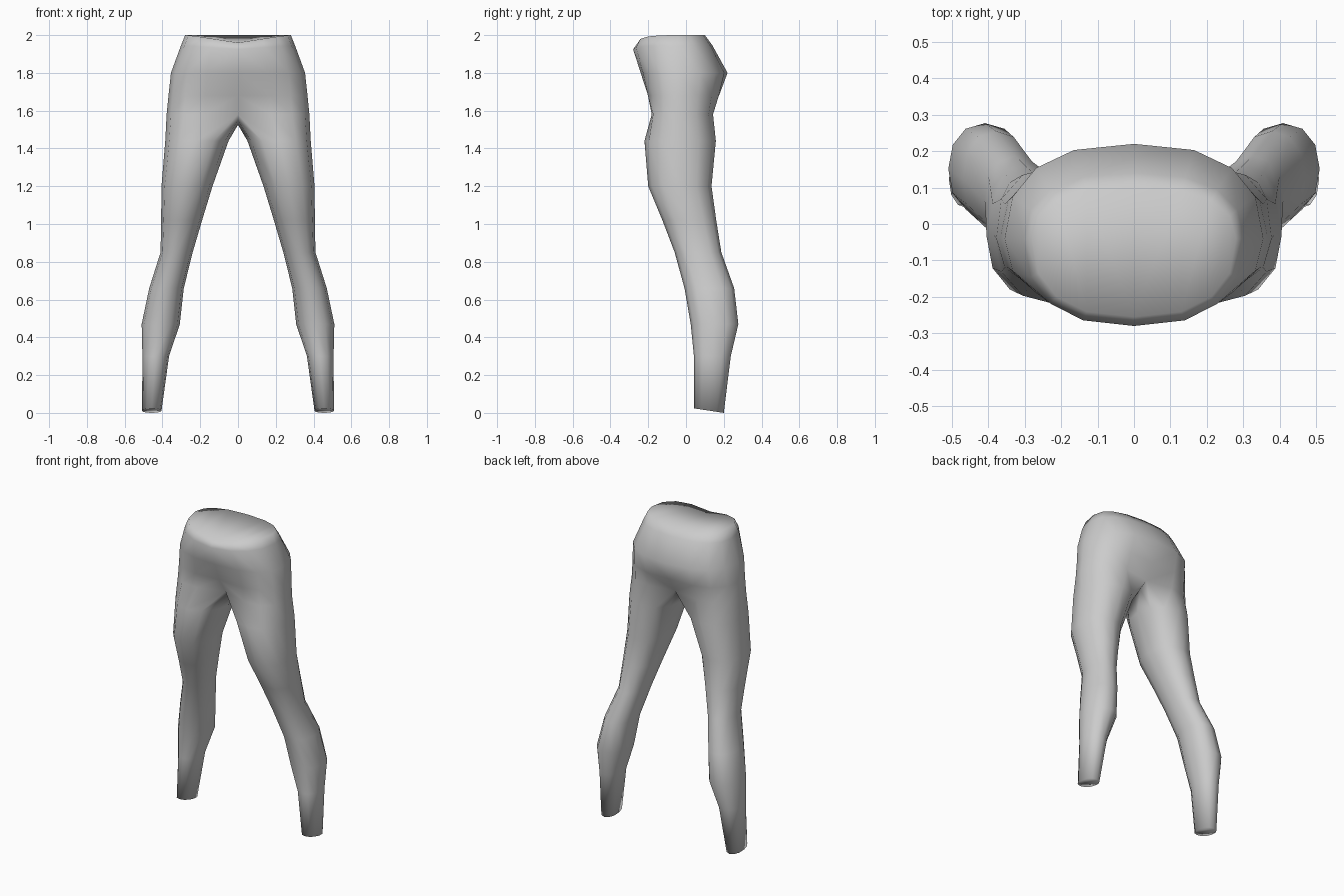
import bpy, bmesh, math

if "Cube" in bpy.data.objects:
    bpy.data.objects.remove(bpy.data.objects["Cube"])

grey = bpy.data.materials.new("fabric_grey")
grey.diffuse_color = (0.6, 0.6, 0.6, 1)
grey.use_nodes = True
grey.node_tree.nodes["Principled BSDF"].inputs["Base Color"].default_value = grey.diffuse_color


def power(v, e):
    return math.copysign(abs(v) ** e, v)


bm = bmesh.new()


def hip_points(z, width, front, back, dip=0, front_in=0, back_in=0):
    """Nine points around one half of the hips, front centre to back centre."""
    pts = []
    mid = -0.04
    for j in range(9):
        a = math.radians(-90 + 22.5 * j)
        c, s = power(math.cos(a), 0.8), power(math.sin(a), 0.85)
        x = 0 if j in (0, 8) else width * c
        y = mid + s * ((back - mid) if s > 0 else (mid - front))
        # pull the centre line inwards between the legs
        y += front_in * {0: 1, 1: 0.3}.get(j, 0) - back_in * {8: 1, 7: 0.3}.get(j, 0)
        drop = dip * max(0, -s) * (1 - x / width)
        pts.append((x, y, z - drop))
    return pts


def leg_points(z, x0, x1, y0, y1, tilt=0):
    """Twelve points around one leg, starting at the inner front."""
    pts = []
    for j in range(12):
        a = math.radians(-120 + 30 * j)
        c, s = power(math.cos(a), 0.92), power(math.sin(a), 0.92)
        pts.append(((x0 + x1) / 2 + c * (x1 - x0) / 2,
                    (y0 + y1) / 2 + s * (y1 - y0) / 2,
                    z - tilt * s))
    return pts


def bridge(a, b, closed):
    n = len(a)
    for j in range(n if closed else n - 1):
        k = (j + 1) % n
        bm.faces.new((a[j], a[k], b[k], b[j]))


# hips: half rings from the waist down to the crotch
hips = [
    hip_points(2.00, 0.28, -0.255, 0.10, dip=0.04),
    hip_points(1.945, 0.302, -0.28, 0.14, dip=0.02),
    hip_points(1.80, 0.355, -0.24, 0.22),
    hip_points(1.68, 0.368, -0.222, 0.195, 0, 0.03, 0.02),
    hip_points(1.58, 0.378, -0.22, 0.175, 0, 0.09, 0.06),
]
rows = [[bm.verts.new(p) for p in ring] for ring in hips]
for a, b in zip(rows, rows[1:]):
    bridge(a, b, False)

# waist cap, in strips from front to back
rim = rows[0]
for j in range(3):
    bm.faces.new((rim[j], rim[j + 1], rim[7 - j], rim[8 - j]))
bm.faces.new((rim[3], rim[4], rim[5]))

# crotch: three points on the centre line close the top of the leg
crotch = [bm.verts.new((0, y, z)) for y, z in ((0.06, 1.54), (0.0, 1.525), (-0.07, 1.545))]
previous = rows[-1] + crotch

# leg: thigh, knee, calf and ankle
for args in (
    (1.44, 0.05, 0.385, -0.22, 0.158),
    (1.20, 0.135, 0.405, -0.20, 0.135),
    (1.02, 0.19, 0.407, -0.125, 0.16),
    (0.85, 0.24, 0.41, -0.06, 0.187),
    (0.66, 0.287, 0.47, -0.008, 0.255),
    (0.47, 0.308, 0.51, 0.025, 0.277),
    (0.30, 0.365, 0.506, 0.042, 0.237),
    (0.012, 0.405, 0.508, 0.043, 0.20, 0.012),
):
    ring = [bm.verts.new(p) for p in leg_points(*args)]
    bridge(previous, ring, True)
    previous = ring
bm.faces.new(previous)  # ankle end

bmesh.ops.recalc_face_normals(bm, faces=bm.faces)
for f in bm.faces:
    f.smooth = True
mesh = bpy.data.meshes.new("leggings")
bm.to_mesh(mesh)
bm.free()
mesh.materials.append(grey)
leggings = bpy.data.objects.new("leggings", mesh)
bpy.context.collection.objects.link(leggings)

# second leg and other half of the hips
mirror = leggings.modifiers.new("mirror", 'MIRROR')
mirror.use_clip = True
mirror.merge_threshold = 0.001
